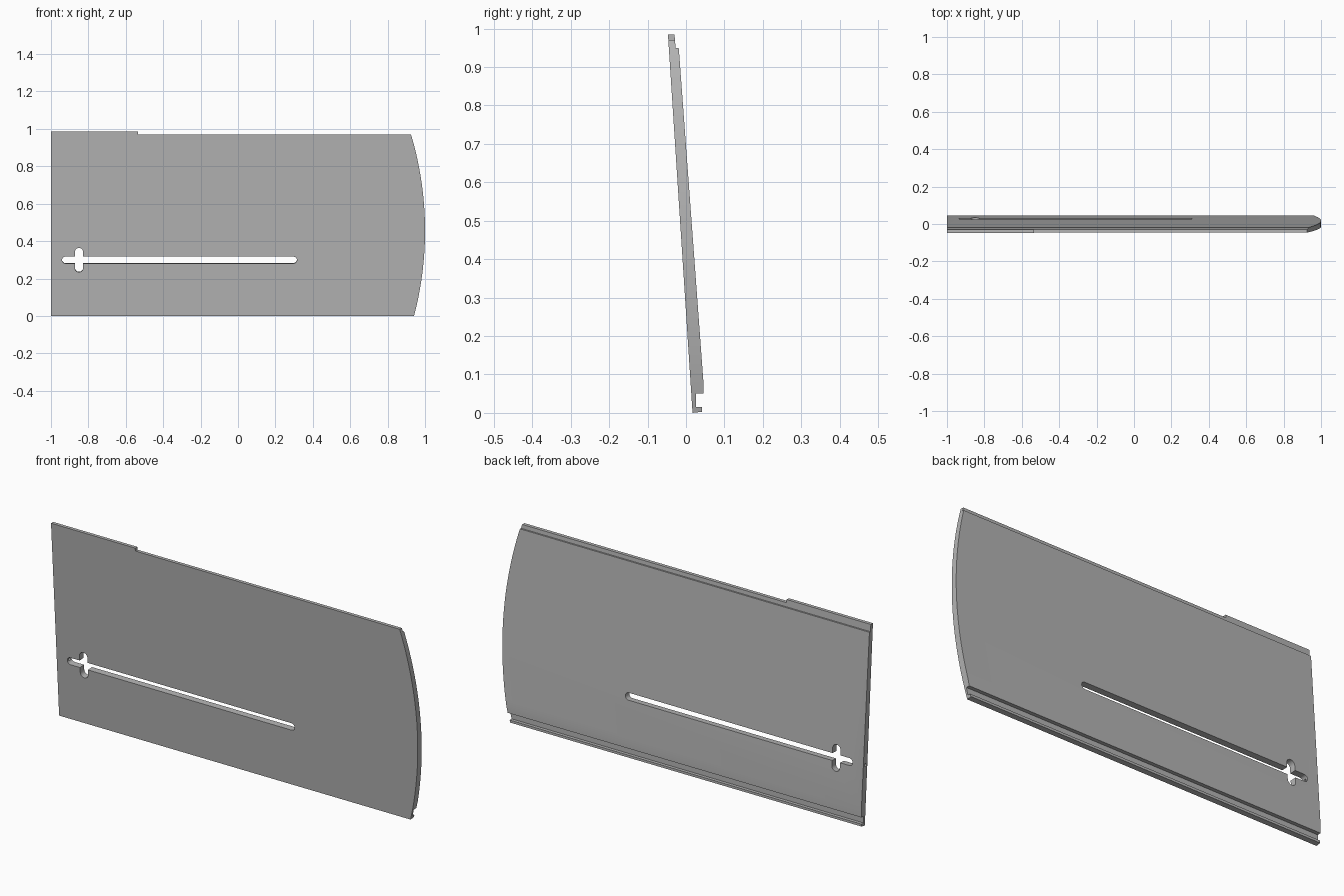
import bpy
import bmesh
from math import atan2, cos, pi, sin, sqrt
from mathutils import Matrix, Vector

cube = bpy.data.objects.get("Cube")
if cube:
    bpy.data.objects.remove(cube, do_unlink=True)

grey = bpy.data.materials.new("warm_grey")
grey.use_nodes = True
grey.diffuse_color = (0.46, 0.46, 0.46, 1)
grey.node_tree.nodes["Principled BSDF"].inputs["Base Color"].default_value = (0.46, 0.46, 0.46, 1)


def prism(name, points, sweep):
    """Extrude a closed outline of 3D points along a vector."""
    bm = bmesh.new()
    face = bm.faces.new([bm.verts.new(p) for p in points])
    ext = bmesh.ops.extrude_face_region(bm, geom=[face])
    moved = [v for v in ext["geom"] if isinstance(v, bmesh.types.BMVert)]
    bmesh.ops.translate(bm, vec=sweep, verts=moved)
    bmesh.ops.recalc_face_normals(bm, faces=bm.faces)
    mesh = bpy.data.meshes.new(name)
    bm.to_mesh(mesh)
    bm.free()
    mesh.materials.append(grey)
    obj = bpy.data.objects.new(name, mesh)
    bpy.context.collection.objects.link(obj)
    return obj


def arc(cx, cz, r, start, end, steps):
    angles = [start + (end - start) * i / steps for i in range(steps + 1)]
    return [(cx + r * cos(a), cz + r * sin(a)) for a in angles]


def cut(target, cutter, operation="DIFFERENCE"):
    cutter.hide_render = True
    mod = target.modifiers.new("cut", "BOOLEAN")
    mod.operation, mod.object, mod.solver = operation, cutter, "EXACT"
    bpy.context.view_layer.objects.active = target
    bpy.ops.object.modifier_apply(modifier=mod.name)
    bpy.data.objects.remove(cutter, do_unlink=True)


# Leaning board: bottom groove, back shoulders and top tongue in one section
section = [(0.017, 0), (0.042, 0.003), (0.042, 0.015), (0.026, 0.015),
           (0.026, 0.05), (0.045, 0.05), (0.045, 0.085),
           (-0.017, 0.925), (-0.019, 0.95), (-0.027, 0.95),
           (-0.03, 0.985), (-0.047, 0.985)]
board = prism("board", [(-1, y, z) for y, z in section], Vector((2.1, 0, 0)))

# Bowed end and stepped top edge
radius, mid, top = 1.8, 0.456, 0.97
low, high = -0.1, 1.1
bow = [(1 - radius + sqrt(radius ** 2 - (z - mid) ** 2), z)
       for z in [low + (top - low) * i / 40 for i in range(41)]]
outline = [(-1.1, low)] + bow + [(-0.535, top), (-0.535, high), (-1.1, high)]
cut(board, prism("outline_cutter", [(x, -0.5, z) for x, z in outline],
                 Vector((0, 1, 0))), "INTERSECT")

# Long slot and short cross slot, square to the leaning face
lean = Matrix.Rotation(atan2(0.064, 0.985), 4, "X")
centre = Vector((0, 0.013, 0.3))


def slot(name, x, half_x, half_z, r):
    dx, dz = half_x - r, half_z - r
    if dx > dz:
        pts = arc(dx, 0, r, -pi / 2, pi / 2, 10) + arc(-dx, 0, r, pi / 2, 3 * pi / 2, 10)
    else:
        pts = arc(0, dz, r, 0, pi, 10) + arc(0, -dz, r, pi, 2 * pi, 10)
    obj = prism(name, [lean @ Vector((px + x, -0.1, pz)) + centre for px, pz in pts],
                lean @ Vector((0, 0.2, 0)))
    cut(board, obj)


slot("long_slot_cutter", -0.313, 0.628, 0.018, 0.018)
slot("cross_slot_cutter", -0.85, 0.022, 0.065, 0.022)

# Small bore from the straight end into the slot
bore = arc(centre.y, centre.z, 0.007, 0, 2 * pi, 16)[:-1]
cut(board, prism("bore_cutter", [(-1.1, y, z) for y, z in bore], Vector((0.18, 0, 0))))

# Smooth only the gentle curves
bpy.ops.object.select_all(action="DESELECT")
board.select_set(True)
bpy.context.view_layer.objects.active = board
bpy.ops.object.shade_smooth_by_angle(angle=0.4)
